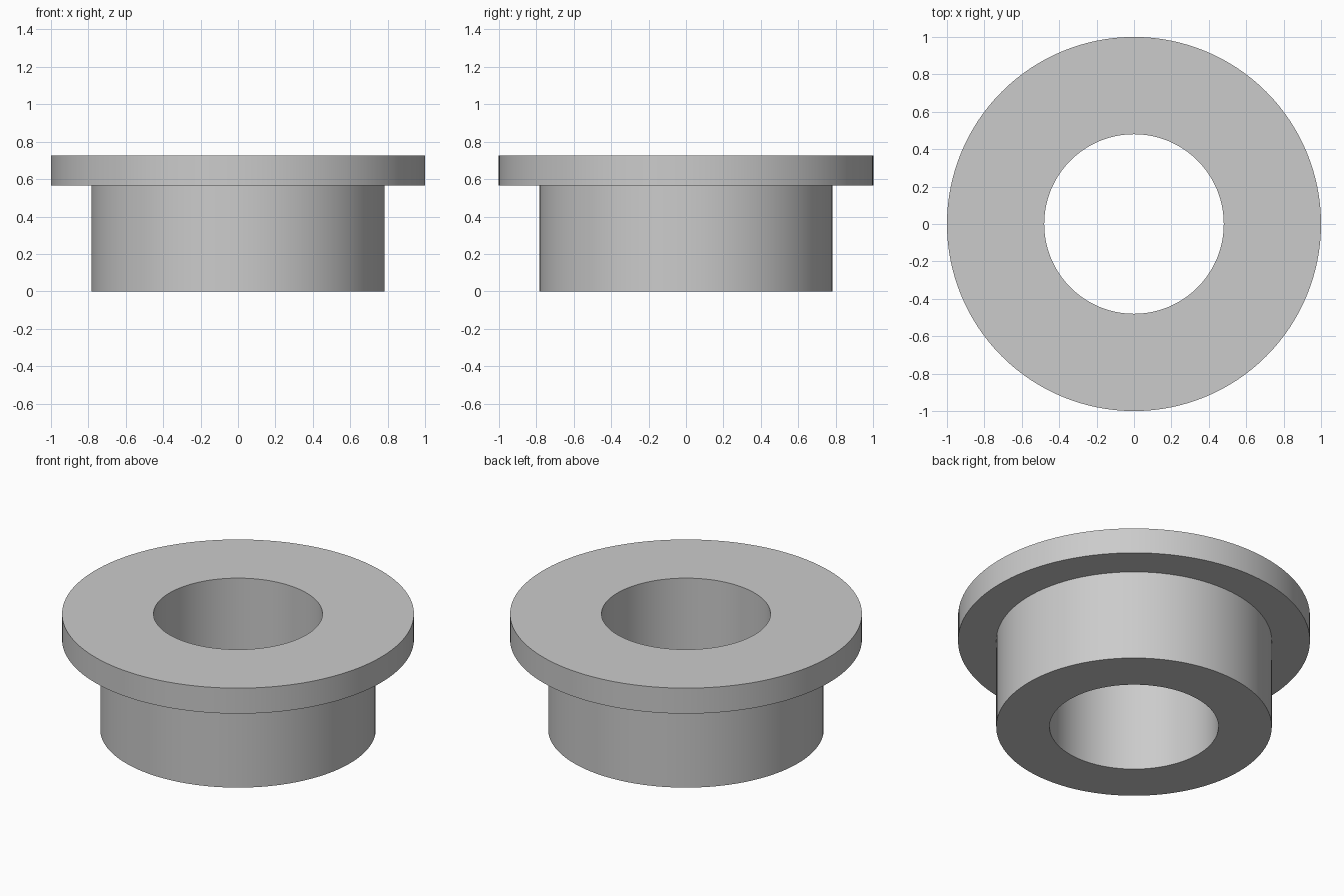
import bpy
import math

cube = bpy.data.objects.get("Cube")
if cube:
    bpy.data.objects.remove(cube, do_unlink=True)

SEGMENTS = 128
BORE, BODY, FLANGE = 0.48, 0.783, 1.0
SHOULDER, TOP = 0.565, 0.725

# Plain grey material
grey = bpy.data.materials.new("light_grey")
grey.use_nodes = True
colour = (0.6, 0.6, 0.6, 1.0)
grey.diffuse_color = colour
grey.node_tree.nodes["Principled BSDF"].inputs["Base Color"].default_value = colour


def lathe(name, profile, material):
    """Revolve a closed (radius, height) profile about the z axis."""
    n = len(profile)
    verts, faces = [], []
    for i in range(SEGMENTS):
        a = math.tau * i / SEGMENTS
        verts += [(r * math.cos(a), r * math.sin(a), z) for r, z in profile]
        j = (i + 1) % SEGMENTS
        for k in range(n):
            m = (k + 1) % n
            faces.append((i * n + k, j * n + k, j * n + m, i * n + m))
    mesh = bpy.data.meshes.new(name)
    mesh.from_pydata(verts, [], faces)
    mesh.materials.append(material)
    obj = bpy.data.objects.new(name, mesh)
    bpy.context.collection.objects.link(obj)
    bpy.ops.object.select_all(action="DESELECT")
    obj.select_set(True)
    bpy.context.view_layer.objects.active = obj
    bpy.ops.object.shade_smooth_by_angle(angle=math.radians(30))
    return obj


# Sleeve, flange and through bore in one solid
lathe("flanged_bushing", [
    (BORE, 0), (BODY, 0), (BODY, SHOULDER),
    (FLANGE, SHOULDER), (FLANGE, TOP), (BORE, TOP),
], grey)
